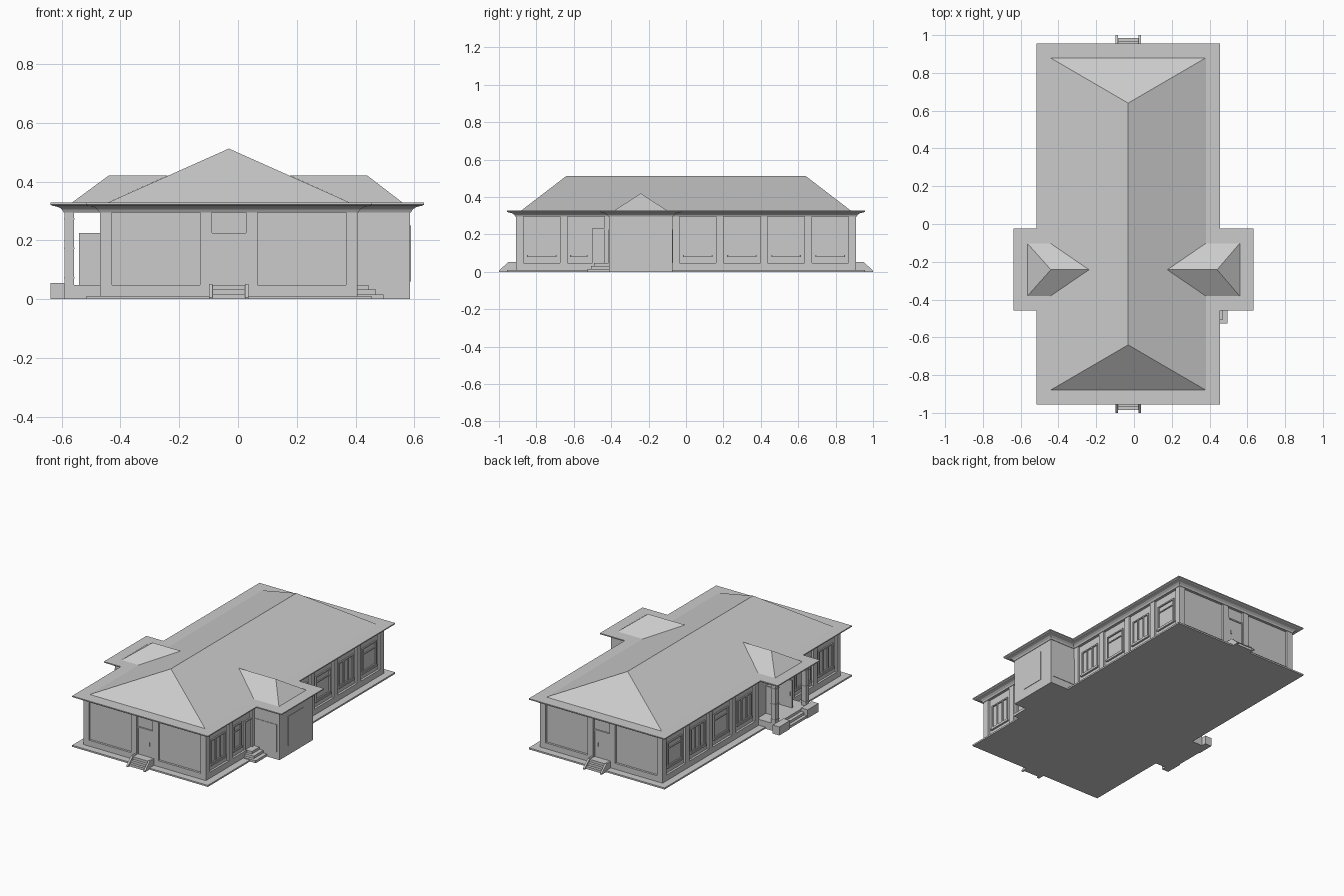
import bpy, bmesh, math

old = bpy.data.objects.get("Cube")
if old:
    bpy.data.objects.remove(old, do_unlink=True)

GREY = (0.6, 0.6, 0.6, 1)
mat = bpy.data.materials.new("plain grey")
mat.use_nodes = True
mat.diffuse_color = GREY
mat.node_tree.nodes["Principled BSDF"].inputs["Base Color"].default_value = GREY

# Wall planes
LEFT, RIGHT, END = -0.469, 0.407, 0.909
MID = (LEFT + RIGHT) / 2
WALL_TOP, FLOOR, EAVE = 0.298, 0.048, 0.328
WING_Y = (-0.412, -0.072)
DOOR_TOP = 0.225
PIL, BAY, INSET = 0.04, 0.236, 0.014


def finish(name, bm):
    bmesh.ops.recalc_face_normals(bm, faces=bm.faces)
    me = bpy.data.meshes.new(name)
    bm.to_mesh(me)
    bm.free()
    me.materials.append(mat)
    ob = bpy.data.objects.new(name, me)
    bpy.context.collection.objects.link(ob)
    return ob


def add_box(bm, x, y, z):
    x, y, z = sorted(x), sorted(y), sorted(z)
    v = bmesh.ops.create_cube(bm, size=1)["verts"]
    for p in v:
        p.co = (x[p.co.x > 0], y[p.co.y > 0], z[p.co.z > 0])


def boxes(name, specs):
    bm = bmesh.new()
    for s in specs:
        add_box(bm, *s)
    return finish(name, bm)


def loft(name, rings):
    bm = bmesh.new()
    loops = [[bm.verts.new(p) for p in ring] for ring in rings]
    n = len(loops[0])
    for a, b in zip(loops, loops[1:]):
        for i in range(n):
            j = (i + 1) % n
            bm.faces.new((a[i], a[j], b[j], b[i]))
    bm.faces.new(loops[0])
    bm.faces.new(loops[-1])
    return finish(name, bm)


# Ground slab and wall core with the open porch entrance cut out
boxes("ground_slab", [((LEFT - 0.047, RIGHT + 0.047), (-0.956, 0.956), (0, 0.01))])
core = boxes("wall_core", [((LEFT + INSET, RIGHT - INSET), (INSET - END, END - INSET), (0.005, WALL_TOP))])
porch_mid = sum(WING_Y) / 2
cutter = boxes("entrance_cutter", [((LEFT - 0.05, LEFT + 0.15),
                                    (porch_mid - 0.07, porch_mid + 0.07), (FLOOR, DOOR_TOP))])
cutter.hide_render = True
cutter.hide_viewport = True
cut = core.modifiers.new("entrance", "BOOLEAN")
cut.operation = "DIFFERENCE"
cut.object = cutter
cut.solver = "EXACT"

# Base band around the walls
boxes("base_band", [((LEFT, RIGHT), (-END, END), (0.005, FLOOR))])

# Pilasters along both sides and on the ends
starts = [END - PIL - k * BAY for k in range(5)] + [-END + k * BAY for k in range(3)]
pil = []
for x0, x1 in ((LEFT, LEFT + PIL), (RIGHT - PIL, RIGHT)):
    pil += [((x0, x1), (y, y + PIL), (FLOOR, WALL_TOP)) for y in starts]
for s in (-1, 1):
    for a in (MID - 0.098, MID + 0.058):
        pil.append(((a, a + PIL), (s * (END - 0.03), s * END), (FLOOR, WALL_TOP)))
boxes("pilasters", pil)


# Side windows: frame, pane bars and sill on the recessed wall
def window(side, y0, y1, barred):
    face = (LEFT + INSET) if side < 0 else (RIGHT - INSET)

    def out(d):
        return (face - side * 0.005, face + side * d)
    z0, z1, t = 0.09, 0.245, 0.008
    parts = [(out(0.008), (y0, y0 + t), (z0, z1)), (out(0.008), (y1 - t, y1), (z0, z1)),
             (out(0.008), (y0, y1), (z1 - t, z1)), (out(0.008), (y0, y1), (z0, z0 + t)),
             (out(0.012), (y0 - 0.006, y1 + 0.006), (z0 - 0.01, z0))]
    if barred:
        for k in (1, 2):
            c = y0 + (y1 - y0) * k / 3
            parts.append((out(0.007), (c - t / 2, c + t / 2), (z0, z1)))
    else:
        parts.append((out(0.006), (y0, y1), (0.2, 0.206)))
    return parts


for side, label in ((-1, "right"), (1, "left")):
    parts = []
    for k in range(4):
        y = -0.035 + k * BAY
        parts += window(side, y + 0.025, y + BAY - PIL - 0.025, k % 2 == 0)
    y = -END + PIL
    parts += window(side, y + 0.025, y + BAY - PIL - 0.025, True)
    y += BAY
    last = 0.1 if side > 0 else BAY - PIL - 0.025
    parts += window(side, y + 0.02, y + last, False)
    boxes(label + "_windows", parts)

# End doors with frame and handle, plus stairs between sloped cheeks
for s, label in ((-1, "front"), (1, "back")):
    f = s * (END - INSET)
    x0, x1 = MID - 0.058, MID + 0.058
    boxes(label + "_door", [
        ((x0 + 0.008, x1 - 0.008), (f, f + s * 0.004), (FLOOR, DOOR_TOP - 0.008)),
        ((x0, x0 + 0.008), (f, f + s * 0.009), (FLOOR, DOOR_TOP)),
        ((x1 - 0.008, x1), (f, f + s * 0.009), (FLOOR, DOOR_TOP)),
        ((x0, x1), (f, f + s * 0.009), (DOOR_TOP - 0.008, DOOR_TOP)),
        ((x1 - 0.03, x1 - 0.025), (f, f + s * 0.009), (0.12, 0.145))])
    boxes(label + "_steps", [((MID - 0.06, MID + 0.06), (s * 0.9, s * (0.985 - 0.018 * k)),
                              (0, 0.016 * (k + 1))) for k in range(3)])
    for a in (MID - 0.067, MID + 0.055):
        prof = ((0.9, 0), (0.9, 0.052), (0.95, 0.052), (1.0, 0.006), (1.0, 0))
        loft(label + "_stair_cheek", [[(x, s * y, z) for y, z in prof] for x in (a, a + 0.012)])

# Solid wing with window and blank panels
WX = 0.585
boxes("side_wing", [((RIGHT - 0.05, WX), WING_Y, (0, WALL_TOP))])
panels = [((WX - 0.01, WX + 0.003), (-0.325, -0.165), (0.06, 0.25))]
for y, s in zip(WING_Y, (-1, 1)):
    panels.append(((RIGHT, 0.567), (y, y + s * 0.003), (FLOOR, DOOR_TOP)))
boxes("wing_panels", panels)

# Side door next to the wing and its corner steps
f = RIGHT - INSET
boxes("side_door", [((f, f + 0.004), (-0.49, -0.42), (FLOOR, DOOR_TOP)),
                    ((f, f + 0.009), (-0.5, -0.49), (FLOOR, DOOR_TOP + 0.008)),
                    ((f, f + 0.009), (-0.5, -0.412), (DOOR_TOP, DOOR_TOP + 0.008))])
boxes("side_steps", [((RIGHT - 0.02, 0.495 - 0.026 * k), (-0.527 + 0.018 * k, WING_Y[0]),
                      (0, 0.016 * (k + 1))) for k in range(3)])

# Porch floor, cheek blocks and steps
PX = -0.59
boxes("porch_floor", [((PX, LEFT), WING_Y, (0, FLOOR))])
boxes("porch_cheeks", [((-0.637, PX), (porch_mid + s * 0.09, porch_mid + s * 0.2), (0, 0.055)) for s in (-1, 1)])
boxes("porch_steps", [((-0.632 + 0.02 * k, PX + 0.01), (porch_mid - 0.09, porch_mid + 0.09),
                       (0, 0.016 * (k + 1))) for k in range(2)])

# Porch columns with thin bands
cols = []
for y in (WING_Y[0], WING_Y[1] - 0.032):
    cols.append(((PX, PX + 0.032), (y, y + 0.032), (FLOOR, WALL_TOP)))
    for z in (0.07, 0.17, 0.27):
        cols.append(((PX - 0.002, PX + 0.034), (y - 0.002, y + 0.034), (z, z + 0.006)))
boxes("porch_columns", cols)

# Open entrance door leaves with handles
leaves = []
for s in (-1, 1):
    y = porch_mid + s * 0.07
    leaves.append(((-0.54, LEFT + INSET), (y, y + s * 0.008), (FLOOR, DOOR_TOP)))
    leaves.append(((-0.529, -0.525), (y - s * 0.004, y + s * 0.012), (0.125, 0.15)))
boxes("entrance_doors", leaves)


# Cornice and flat eave following the cross-shaped outline
def outline(d, z):
    a, b = WING_Y[0] - d, WING_Y[1] + d
    l, r, e = LEFT - d, RIGHT + d, END + d
    pts = [(l, -e), (r, -e), (r, a), (WX + d, a), (WX + d, b), (r, b),
           (r, e), (l, e), (l, b), (PX - d, b), (PX - d, a), (l, a)]
    return [(x, y, z) for x, y in pts]


profile = [(0.003, 0.295), (0.008, 0.304), (0.018, 0.312), (0.032, 0.316),
           (0.04, 0.317), (0.047, 0.321), (0.047, EAVE)]
loft("cornice", [outline(d, z) for d, z in profile])


# Hipped roofs
def roof(name, base, ridge, faces):
    bm = bmesh.new()
    v = [bm.verts.new(p) for p in base + ridge]
    for f in faces:
        bm.faces.new([v[i] for i in f])
    return finish(name, bm)


rx, ry, top = 0.412, 0.88, 0.512
roof("main_roof",
     [(MID - rx, -ry, EAVE), (MID + rx, -ry, EAVE), (MID + rx, ry, EAVE), (MID - rx, ry, EAVE)],
     [(MID, -0.64, top), (MID, 0.64, top)],
     [(0, 1, 4), (1, 2, 5, 4), (2, 3, 5), (3, 0, 4, 5), (3, 2, 1, 0)])
for s, label in ((-1, "porch_roof"), (1, "wing_roof")):
    inner, ridge_in = MID + s * rx, MID + s * 0.207
    end = 0.56 if s > 0 else -0.565
    ya, yb = porch_mid - 0.14, porch_mid + 0.14
    roof(label,
         [(inner, ya, EAVE), (end, ya, EAVE), (end, yb, EAVE), (inner, yb, EAVE)],
         [(ridge_in, porch_mid, 0.42), (s * 0.44, porch_mid, 0.42)],
         [(0, 1, 5, 4), (1, 2, 5), (2, 3, 4, 5), (3, 0, 4), (3, 2, 1, 0)])
